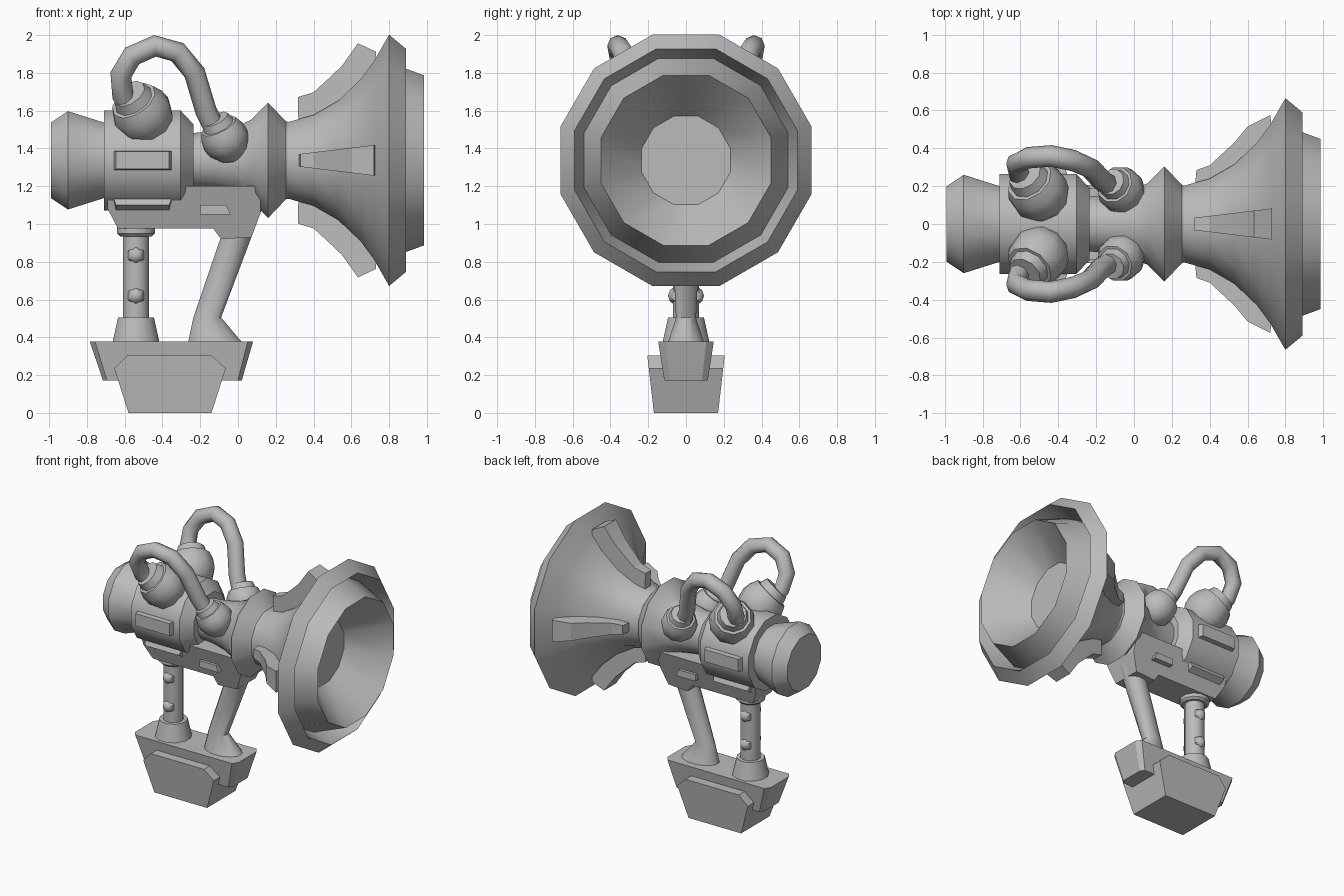
import bpy, bmesh
from math import cos, sin, pi, radians
from mathutils import Vector, Matrix

cube = bpy.data.objects.get("Cube")
if cube:
    bpy.data.objects.remove(cube)

GREY = (0.5, 0.5, 0.5, 1)
mat = bpy.data.materials.new("plain_grey")
mat.use_nodes = True
mat.diffuse_color = GREY
mat.node_tree.nodes["Principled BSDF"].inputs["Base Color"].default_value = GREY

AXIS_Z = 1.337          # height of the horn axis
AXIS = Matrix.Translation((0, 0, AXIS_Z))


def finish(name, bm, matrix=Matrix(), limit=38):
    """Turn a bmesh into an object, smooth except over sharp edges."""
    bm.transform(matrix)
    bmesh.ops.recalc_face_normals(bm, faces=bm.faces)
    for f in bm.faces:
        f.smooth = True
    for e in bm.edges:
        e.smooth = e.calc_face_angle(pi) < radians(limit)
    mesh = bpy.data.meshes.new(name)
    bm.to_mesh(mesh)
    bm.free()
    mesh.materials.append(mat)
    ob = bpy.data.objects.new(name, mesh)
    bpy.context.scene.collection.objects.link(ob)
    return ob


def loft(name, rings, matrix=Matrix(), limit=38):
    """Skin a list of equal-length vertex rings and cap both ends."""
    bm = bmesh.new()
    vs = [[bm.verts.new(p) for p in r] for r in rings]
    n = len(vs[0])
    for a, b in zip(vs, vs[1:]):
        for i in range(n):
            j = (i + 1) % n
            bm.faces.new((a[i], a[j], b[j], b[i]))
    bm.faces.new(vs[0])
    bm.faces.new(vs[-1])
    return finish(name, bm, matrix, limit)


def oval(cx, z, rx, ry, n=12):
    return [(cx + rx * cos((i + .5) * 2 * pi / n), ry * sin((i + .5) * 2 * pi / n), z)
            for i in range(n)]


def lathe(name, profile, matrix=Matrix(), n=12, limit=38):
    """Revolve (height, flat radius) pairs about z."""
    k = 1 / cos(pi / n)
    return loft(name, [oval(0, h, r * k, r * k, n) for h, r in profile], matrix, limit)


def block(name, outline, y_of_z, matrix=Matrix()):
    """Extrude an x-z outline in y, its half width depending on the point."""
    rings = [[(x, s * y_of_z(x, z), z) for x, z in outline] for s in (-1, 1)]
    return loft(name, rings, matrix, 20)


def aim(pos, direction):
    return Matrix.Translation(pos) @ Vector(direction).to_track_quat('Z', 'Y').to_matrix().to_4x4()


# Horn, neck and rear barrel, all turned on the x axis
ALONG_X = AXIS @ Matrix.Rotation(pi / 2, 4, 'Y')
lathe("rear_cap", [(-.99, .2), (-.9, .26), (-.71, .2), (-.65, .2)], ALONG_X)
lathe("barrel", [(-.71, .265), (-.305, .265), (-.235, .19), (-.235, .13)], ALONG_X)
lathe("neck", [(-.3, .145), (-.235, .145), (-.12, .155), (-.02, .175), (.07, .215),
               (.16, .305), (.255, .205), (.3, .2)], ALONG_X)
lathe("horn", [(.255, .2), (.4, .24), (.53, .315), (.65, .43), (.72, .525), (.8, .665),
               (.89, .59), (.74, .54), (.985, .45), (.72, .235)], ALONG_X, limit=32)

# Four curved fins on the horn, the upright pair taller
tall = [(.317, .335), (.4, .36), (.46, .415), (.55, .5), (.635, .62), (.73, .575)]
low = [(.33, .285), (.4, .31), (.53, .43), (.6, .515), (.72, .575)]
under = [(.73, .5), (.55, .3), (.4, .22), (.32, .18)]
for name, angle, top in (("top_fin", 0, tall), ("bottom_fin", pi, tall),
                         ("front_fin", pi / 2, low), ("back_fin", -pi / 2, low)):
    block(name, top + under, lambda x, z: .033 + (x - .32) * .12,
          AXIS @ Matrix.Rotation(angle, 4, 'X'))

# Raised pads on the barrel flats
for side in (-1, 1):
    for label, angle in (("side", pi / 2), ("lower", pi * 5 / 6)):
        bm = bmesh.new()
        bmesh.ops.create_cube(bm, size=1)
        for v in bm.verts:
            shrink = .88 if v.co.z > 0 else 1
            v.co = (-.505 + v.co.x * .32 * shrink, v.co.y * .105 * shrink, .27 + v.co.z * .06)
        finish(f"{label}_pad", bm, AXIS @ Matrix.Rotation(side * angle, 4, 'X'))

# Ports and hoses, mirrored front and back
path = [(-.56, -.21, 1.6), (-.61, -.27, 1.68), (-.62, -.32, 1.79), (-.56, -.35, 1.89),
        (-.44, -.36, 1.943), (-.32, -.335, 1.91), (-.23, -.295, 1.8), (-.17, -.23, 1.6),
        (-.11, -.19, 1.48)]
ball = [(-1, .3), (-.75, .65), (-.4, .9), (0, 1), (.4, .95), (.75, .8), (.75, .68), (1.1, .58)]
for side in (1, -1):
    def port(name, pos, direction, size):
        flip = Matrix.Diagonal((1, side, 1, 1))
        lathe(name, [(h * size, r * size) for h, r in ball], flip @ aim(pos, direction), 10)
    port("rear_port", (-.5, -.165, 1.575), (-.4, -.5, .6), .153)
    port("neck_port", (-.065, -.175, 1.445), (-.4, -.35, .8), .12)
    pts = [Vector((x, y * side, z)) for x, y, z in path]
    rings = []
    for i, p in enumerate(pts):
        d = (pts[min(i + 1, len(pts) - 1)] - pts[max(i - 1, 0)]).normalized()
        u = d.cross(Vector((0, 1, 0))).normalized()
        w = d.cross(u)
        rings.append([p + .057 * (u * cos(a * pi / 4) + w * sin(a * pi / 4)) for a in range(8)])
    loft("hose", rings, limit=50)

# Bracket below the barrel, with a small plate on each side
block("bracket", [(-.69, 1.08), (-.635, .975), (-.13, .975), (-.09, .92), (.07, .93),
                  (.12, 1.06), (.12, 1.2), (-.69, 1.2)],
      lambda x, z: .11 + max(0, z - .975) * .35)
block("bracket_plate", [(-.2, 1.1), (-.2, 1.05), (-.04, 1.05), (-.06, 1.1)],
      lambda x, z: .175)

# Slanted front leg with flared foot
loft("front_leg", [oval(-.12, .37, .15, .1), oval(-.163, .505, .076, .055),
                   oval(-.01, .93, .084, .075), oval(.04, 1.08, .09, .1)], limit=45)

# Upright post with collar, foot and knobs
POST = Matrix.Translation((-.54, 0, 0))
lathe("post", [(.45, .068), (.95, .068)], POST)
lathe("post_foot", [(.37, .125), (.505, .095)], POST)
lathe("post_collar", [(.935, .085), (.95, .1), (.985, .1)], POST)
for side in (-1, 1):
    for z in (.62, .835):
        bm = bmesh.new()
        bmesh.ops.create_uvsphere(bm, u_segments=6, v_segments=5, radius=.05)
        finish("post_knob", bm, aim((-.54, side * .045, z), (0, side, 0)), 50)


# Base: chamfered tray held in a wider tapered block
def tray_ring(x0, x1, y, c, z):
    return [(x0, -y + c, z), (x0 + c * .7, -y, z), (x1 - c * .7, -y, z), (x1, -y + c, z),
            (x1, y - c, z), (x1 - c * .7, y, z), (x0 + c * .7, y, z), (x0, y - c, z)]


loft("base_tray", [tray_ring(-.715, .02, .115, .03, .172),
                   tray_ring(-.785, .08, .147, .04, .378)], limit=20)
block("base_block", [(-.58, 0), (-.14, 0), (-.065, .235), (-.14, .305), (-.585, .305),
                     (-.655, .235)], lambda x, z: .17 + z * .115)
